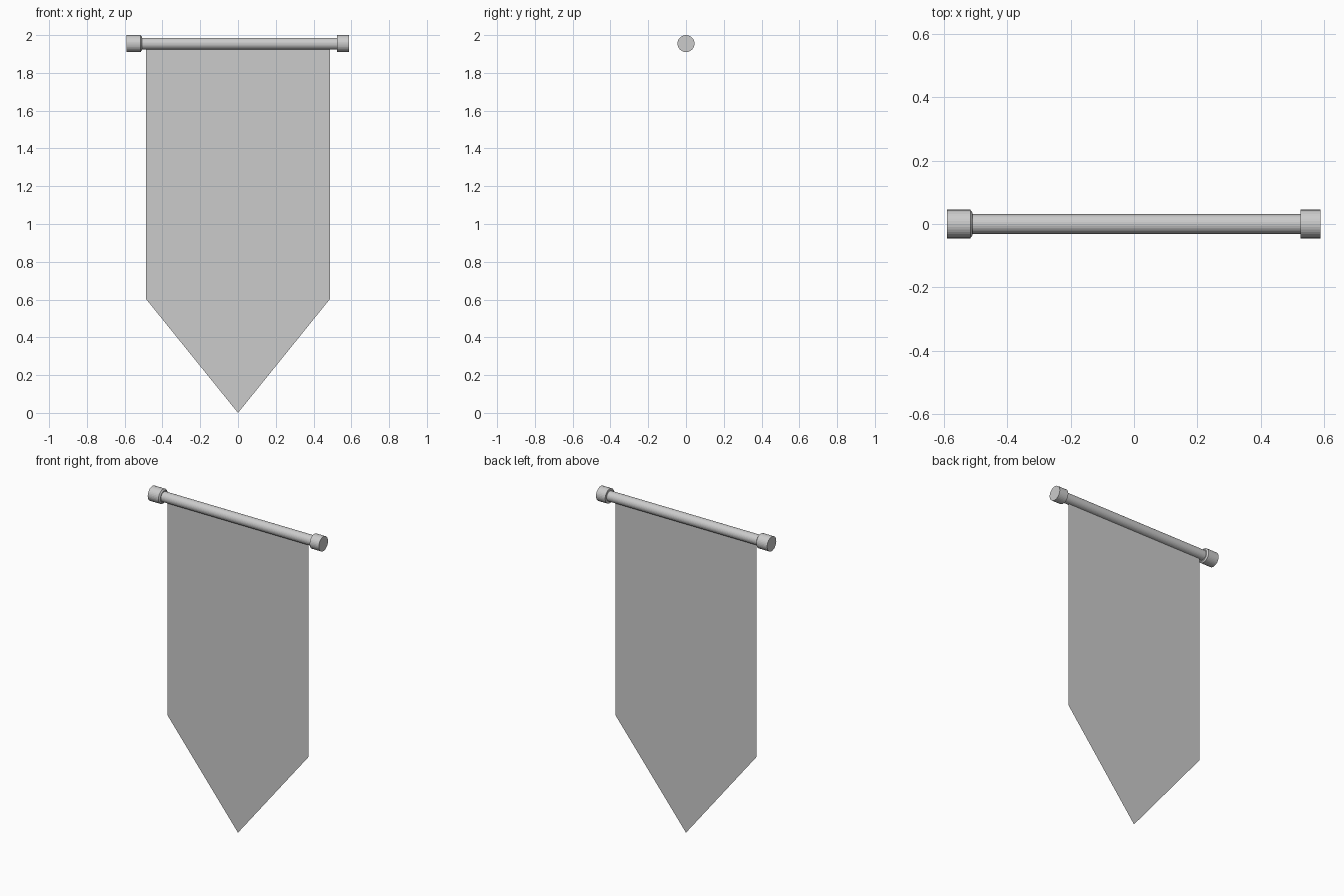
import bpy, bmesh, math

if "Cube" in bpy.data.objects:
    bpy.data.objects.remove(bpy.data.objects["Cube"])

ROD_Z = 1.955
SIDES = 32


def finish(name, bm):
    mesh = bpy.data.meshes.new(name)
    bm.to_mesh(mesh)
    bm.free()
    obj = bpy.data.objects.new(name, mesh)
    bpy.context.collection.objects.link(obj)
    return obj


def turned(name, profile):
    """Closed solid turned around the rod axis; profile is (x, radius) from left to right."""
    bm = bmesh.new()
    rings = []
    for x, r in profile:
        rings.append([bm.verts.new((x, r * math.sin(2 * math.pi * i / SIDES),
                                    ROD_Z + r * math.cos(2 * math.pi * i / SIDES)))
                      for i in range(SIDES)])
    for a, b in zip(rings, rings[1:]):
        for i in range(SIDES):
            j = (i + 1) % SIDES
            bm.faces.new((a[i], a[j], b[j], b[i]))
    bm.faces.new(rings[0])
    bm.faces.new(rings[-1])
    bmesh.ops.recalc_face_normals(bm, faces=bm.faces)
    return finish(name, bm)


# Horizontal rod
turned("rod", [(-0.53, 0.031), (0.54, 0.031)])

# End caps: the left one is longer with a chamfered inner rim
turned("left_cap", [(-0.59, 0.045), (-0.516, 0.045), (-0.509, 0.036)])
turned("right_cap", [(0.525, 0.045), (0.588, 0.045)])

# Flat pointed cloth, its top edge tucked into the rod
bm = bmesh.new()
outline = [(-0.487, 1.94), (-0.487, 0.603), (0, 0), (0.487, 0.603), (0.487, 1.94)]
bm.faces.new([bm.verts.new((x, 0, z)) for x, z in outline])
finish("banner_cloth", bm)
